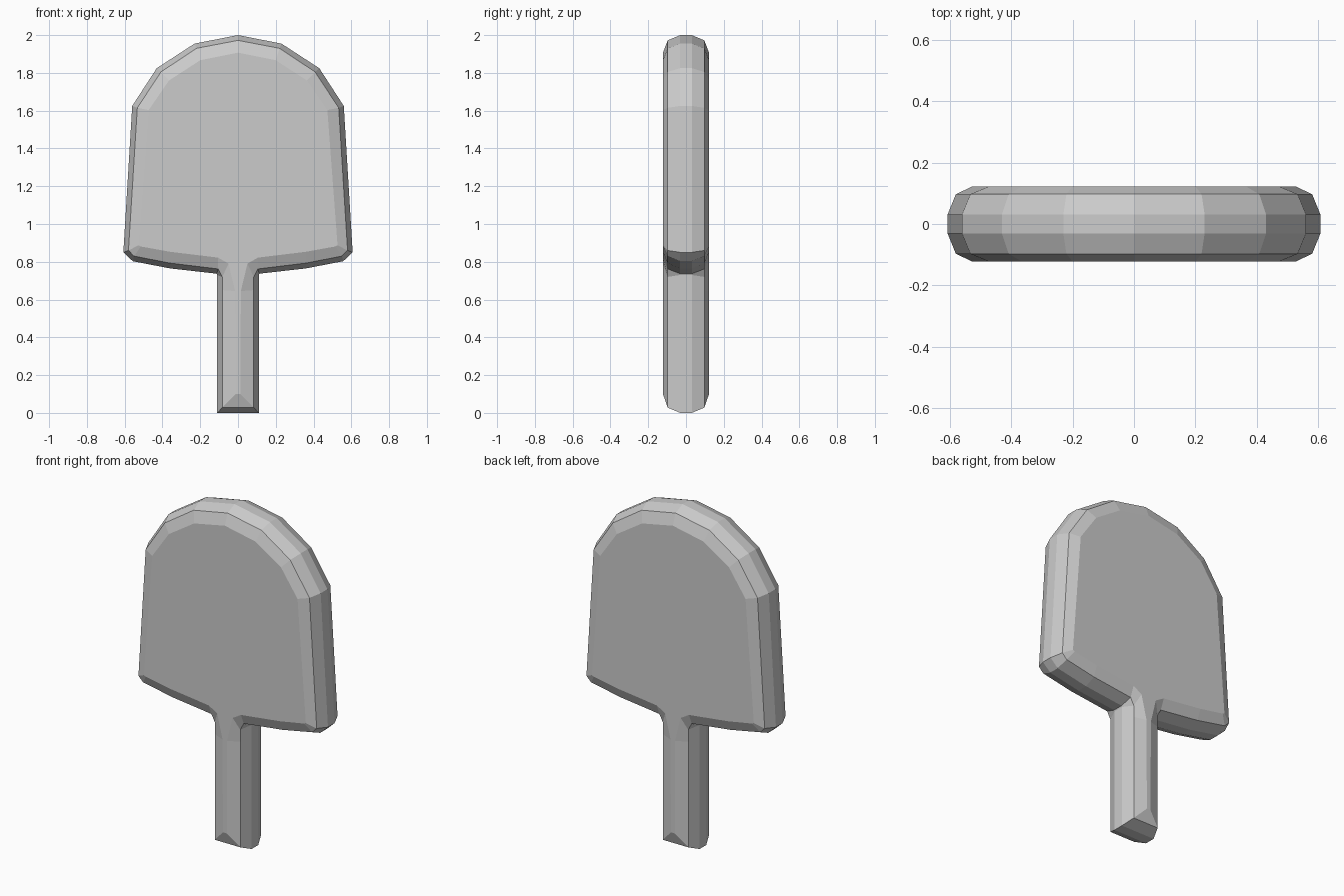
import bpy, bmesh

if "Cube" in bpy.data.objects:
    bpy.data.objects.remove(bpy.data.objects["Cube"])

# right half outlines from top centre, round the blade, down to the handle end
rim = [(0, 2.0), (.23, 1.955), (.43, 1.825), (.56, 1.625), (.607, .85), (.557, .803),
       (.36, .765), (.113, .737), (.11, .73), (.11, 0)]
bevel = [(0, 1.972), (.22, 1.93), (.408, 1.805), (.533, 1.615), (.58, .86), (.55, .83),
         (.36, .793), (.105, .762), (.083, .72), (.083, .028)]
face = [(0, 1.907), (.2, 1.867), (.365, 1.76), (.473, 1.603), (.527, .887), (.515, .881),
        (.36, .853), (.105, .822), (.05, .79), (.013, .1)]
# the handle bevel narrows just below the blade
rim.insert(9, (.11, .65))
bevel.insert(9, (.083, .65))
face.insert(9, (.015, .645))


def full(half):
    """Mirror a half outline into a closed loop."""
    return half + [(-x, z) for x, z in reversed(half[1:])]


# blade and handle are one solid, skinned through stacked outlines
bm = bmesh.new()
layers = [(face, -.122), (bevel, -.097), (rim, -.031),
          (rim, .031), (bevel, .097), (face, .122)]
rings = [[bm.verts.new((x, y, z)) for x, z in full(o)] for o, y in layers]
n = len(rings[0])
for a, b in zip(rings, rings[1:]):
    for i in range(n):
        j = (i + 1) % n
        bm.faces.new((a[i], a[j], b[j], b[i]))
bm.faces.new(rings[0])
bm.faces.new(rings[-1])
bmesh.ops.recalc_face_normals(bm, faces=bm.faces)
bmesh.ops.triangulate(bm, faces=[f for f in bm.faces if len(f.verts) > 4])

mesh = bpy.data.meshes.new("paddle")
bm.to_mesh(mesh)
bm.free()
bpy.context.collection.objects.link(bpy.data.objects.new("paddle", mesh))
